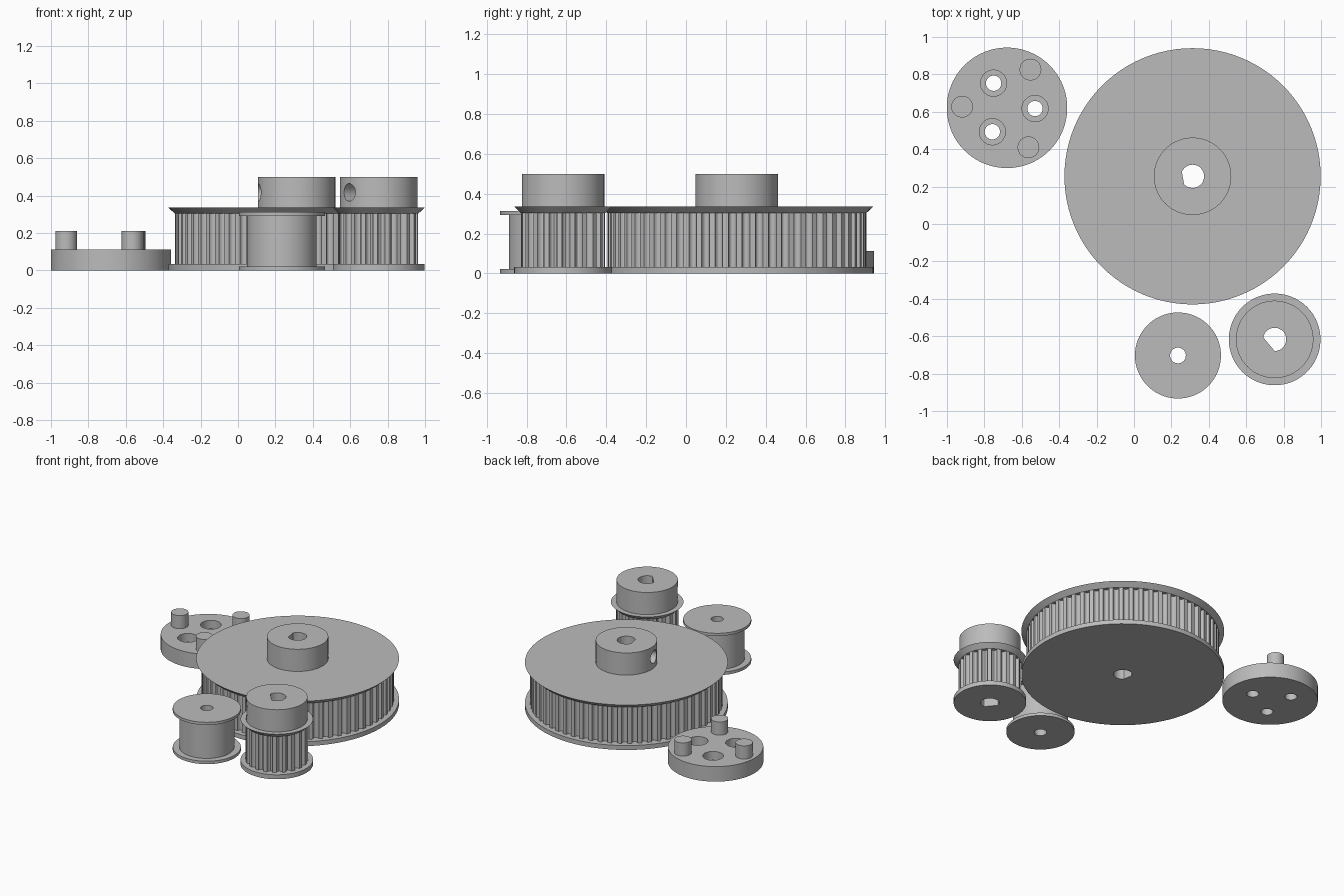
import bpy
import bmesh
from math import sin, cos, pi, radians, acos
from mathutils import Matrix

if "Cube" in bpy.data.objects:
    bpy.data.objects.remove(bpy.data.objects["Cube"])

grey = bpy.data.materials.new("plain_grey")
grey.use_nodes = True
grey.diffuse_color = (0.5, 0.5, 0.5, 1)
grey.node_tree.nodes["Principled BSDF"].inputs["Base Color"].default_value = (0.5, 0.5, 0.5, 1)


# Outlines, as lists of (x, y)
def circle(r, n=96):
    return [(r * cos(2 * pi * i / n), r * sin(2 * pi * i / n)) for i in range(n)]


def d_shape(r, flat, angle, n=40):
    """Circle cut by a flat at the given distance and direction."""
    half = acos(flat / r)
    span = 2 * pi - 2 * half
    turns = [angle + half + span * i / n for i in range(n + 1)]
    return [(r * cos(t), r * sin(t)) for t in turns]


def toothed(r, teeth, angle, half_width=0.02, depth=0.026, steps=8):
    """Belt wheel outline with rounded grooves."""
    points = []
    for tooth in range(teeth):
        for k in range(steps + 1):
            t = pi * k / steps
            a = angle + 2 * pi * tooth / teeth - half_width / r * cos(t)
            d = r - depth * sin(t)
            points.append((d * cos(a), d * sin(a)))
    return points


def stack(name, rings, centre=(0, 0)):
    """Closed solid through a list of (outline, height) rings."""
    bm = bmesh.new()
    loops = [[bm.verts.new((x, y, z)) for x, y in outline] for outline, z in rings]
    n = len(loops[0])
    for low, high in zip(loops, loops[1:]):
        for i in range(n):
            j = (i + 1) % n
            bm.faces.new((low[i], low[j], high[j], high[i]))
    bm.faces.new(loops[0][::-1])
    bm.faces.new(loops[-1])
    bmesh.ops.recalc_face_normals(bm, faces=bm.faces)
    mesh = bpy.data.meshes.new(name)
    bm.to_mesh(mesh)
    bm.free()
    mesh.materials.append(grey)
    obj = bpy.data.objects.new(name, mesh)
    obj.location = (*centre, 0)
    bpy.context.collection.objects.link(obj)
    return obj


def cut(obj, cutters):
    """Subtract the cutters and keep the plain result."""
    for cutter in cutters:
        mod = obj.modifiers.new("cut", 'BOOLEAN')
        mod.operation = 'DIFFERENCE'
        mod.solver = 'EXACT'
        mod.object = cutter
    bpy.context.view_layer.update()
    graph = bpy.context.evaluated_depsgraph_get()
    mesh = bpy.data.meshes.new_from_object(obj.evaluated_get(graph))
    obj.modifiers.clear()
    obj.data = mesh


def discard(cutters):
    for cutter in cutters:
        bpy.data.objects.remove(cutter)


def smooth(obj):
    bpy.ops.object.select_all(action='DESELECT')
    obj.select_set(True)
    bpy.context.view_layer.objects.active = obj
    bpy.ops.object.shade_smooth_by_angle(angle=radians(30))


def pulley(name, centre, rim, drum, teeth, flat, degrees):
    """Flanged belt wheel with a hub, a D bore and a set screw hole."""
    angle = radians(degrees)
    base, shoulder, top, end = 0.033, 0.303, 0.335, 0.5
    hub = 0.207
    lower = stack(name + "_lower_flange", [(circle(rim), 0), (circle(rim), base)], centre)
    outline = toothed(drum, teeth, angle)
    wheel = stack(name + "_toothed_drum", [(outline, base), (outline, shoulder)], centre)
    upper = stack(name + "_upper_flange_and_hub",
                  [(circle(drum), shoulder), (circle(rim), top),
                   (circle(hub), top), (circle(hub), end)], centre)
    bore_outline = d_shape(0.062, flat, angle)
    bore = stack("bore_cutter", [(bore_outline, -0.1), (bore_outline, 0.6)], centre)
    screw = stack("screw_cutter", [(circle(0.047, 40), 0), (circle(0.047, 40), 0.3)], centre)
    screw.matrix_world = (Matrix.Translation((*centre, 0.417))
                          @ Matrix.Rotation(angle, 4, 'Z') @ Matrix.Rotation(pi / 2, 4, 'Y'))
    cut(lower, [bore])
    cut(wheel, [bore])
    cut(upper, [bore, screw])
    discard([bore, screw])
    for part in (lower, wheel, upper):
        smooth(part)


pulley("large_pulley", (0.313, 0.255), 0.685, 0.65, 60, 0.052, 190)
pulley("small_pulley", (0.752, -0.617), 0.245, 0.211, 20, 0.04, 220)

# Plain idler spool
spool_at = (0.235, -0.703)
rim, core = circle(0.23), circle(0.186)
spool = stack("idler_spool", [(rim, 0), (rim, 0.022), (core, 0.022),
                              (core, 0.292), (rim, 0.292), (rim, 0.312)], spool_at)
bore = stack("bore_cutter", [(circle(0.042, 40), -0.1), (circle(0.042, 40), 0.5)], spool_at)
cut(spool, [bore])
discard([bore])
smooth(spool)

# Drive disc with counterbored holes and pegs
disc_at = (-0.679, 0.621)
disc_top = 0.112
disc = stack("peg_disc", [(circle(0.322), 0), (circle(0.322), disc_top)], disc_at)
holes = []
for i in range(3):
    turn = radians(120 * i - 1.5)
    place = (disc_at[0] + 0.15 * cos(turn), disc_at[1] + 0.15 * sin(turn))
    small, wide = circle(0.041, 40), circle(0.07, 40)
    holes.append(stack("hole_cutter", [(small, -0.1), (small, 0.05),
                                       (wide, 0.05), (wide, 0.3)], place))
    turn += pi / 3
    place = (disc_at[0] + 0.24 * cos(turn), disc_at[1] + 0.24 * sin(turn))
    peg = circle(0.058, 40)
    smooth(stack(f"peg_{i + 1}", [(peg, disc_top), (peg, 0.21)], place))
cut(disc, holes)
discard(holes)
smooth(disc)
